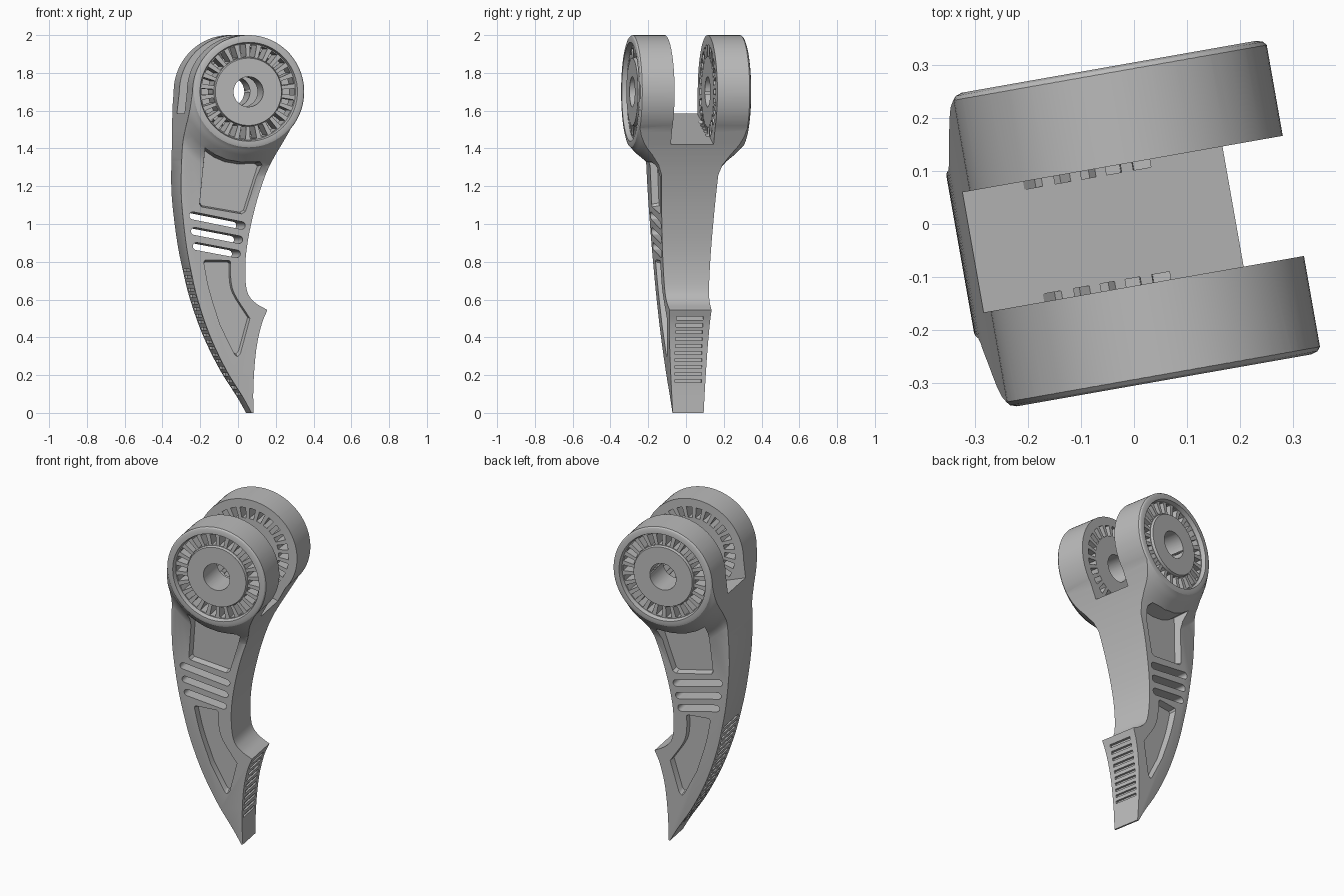
import bpy, bmesh, math
from mathutils import Matrix, Vector

cube = bpy.data.objects.get("Cube")
if cube:
    bpy.data.objects.remove(cube, do_unlink=True)

TAPER = 0.055            # widening of the arm per unit of height
HALF = 0.083             # half width of the arm at the tip
CX, CZ, R = 0.005, 1.70, 0.30


def smooth_path(pts, n=5):
    """Curve through all points (Catmull-Rom)."""
    p = [Vector(q) for q in pts]
    p = [2 * p[0] - p[1]] + p + [2 * p[-1] - p[-2]]
    out = []
    for i in range(1, len(p) - 2):
        a, b, c, d = p[i - 1:i + 3]
        for k in range(n):
            t = k / n
            out.append((b * 2 + (c - a) * t + (a * 2 - b * 5 + c * 4 - d) * t * t
                        + (b * 3 - a - c * 3 + d) * t ** 3) / 2)
    return out + [p[-2]]


def prism(bm, pts, y0, y1, t0=0, t1=0, s0=1, s1=1):
    """Solid between two copies of an x-z outline, with optional taper and draft."""
    pts = [Vector(q) for q in pts]
    mid = sum(pts, Vector((0, 0))) / len(pts)
    rings = []
    for y, t, s in ((y0, t0, s0), (y1, t1, s1)):
        ring = [mid + (q - mid) * s for q in pts]
        rings.append([bm.verts.new((q.x, y + t * q.y, q.y)) for q in ring])
    n = len(pts)
    faces = [bm.faces.new(rings[0]), bm.faces.new(rings[1][::-1])]
    for i in range(n):
        j = (i + 1) % n
        faces.append(bm.faces.new((rings[0][j], rings[0][i], rings[1][i], rings[1][j])))
    bmesh.ops.recalc_face_normals(bm, faces=faces)


def make(name, bm):
    mesh = bpy.data.meshes.new(name)
    bm.to_mesh(mesh)
    bm.free()
    ob = bpy.data.objects.new(name, mesh)
    bpy.context.collection.objects.link(ob)
    return ob


def boolean(ob, other, op="DIFFERENCE"):
    """Apply a boolean and discard the helper."""
    mod = ob.modifiers.new("cut", "BOOLEAN")
    mod.operation, mod.solver, mod.object = op, "EXACT", other
    deps = bpy.context.evaluated_depsgraph_get()
    mesh = bpy.data.meshes.new_from_object(ob.evaluated_get(deps))
    ob.modifiers.clear()
    ob.data = mesh
    bpy.data.objects.remove(other, do_unlink=True)


def x_at(path, z):
    """Horizontal position of a path at a height."""
    for a, b in zip(path, path[1:]):
        if min(a.y, b.y) <= z <= max(a.y, b.y) and a.y != b.y:
            return a.x + (b.x - a.x) * (z - a.y) / (b.y - a.y)
    return path[-1].x


# Side outline: spine, round head, throat and gripping jaw
spine = smooth_path([(.058, 0), (.01, .085), (-.08, .227), (-.17, .41), (-.237, .6),
                     (-.275, .755), (-.305, .914), (-.329, 1.125), (-.332, 1.27),
                     (-.325, 1.44), (-.308, 1.585), (CX - R, CZ)])
head = [Vector((CX + R * math.cos(a), CZ + R * math.sin(a)))
        for a in [math.pi - (math.pi + .7) * k / 56 for k in range(1, 56)]]
throat = smooth_path([(.234, 1.507), (.175, 1.39), (.12, 1.257), (.07, 1.1), (.03, .914),
                      (.017, .77), (.028, .645), (.07, .585), (.138, .545)])
jaw = smooth_path([(.138, .545), (.107, .465), (.08, .333), (.067, .15), (.068, 0)])
outline = spine + head + throat + jaw[1:]

# Tapered slab for the arm
bm = bmesh.new()
prism(bm, [(-1, -.2), (1, -.2), (1, 2.2), (-1, 2.2)], -HALF, HALF, -TAPER, TAPER)
arm = make("clamp_arm", bm)

# Turned hub with flared skirt, rounded rim and recessed ring
half = [(.50, .10), (.47, .146), (.41, .172), (.37, .210), (.335, .254), (.313, .277),
        (.304, .284), (.294, .296), (.282, .30), (.262, .30), (.255, .275),
        (.183, .275), (.178, .29), (0, .29)]
profile = [(r, -y) for r, y in reversed(half)] + half
bm = bmesh.new()
verts = [bm.verts.new((CX + r, y, CZ)) for r, y in profile]
edges = [bm.edges.new(p) for p in zip(verts, verts[1:])]
bmesh.ops.spin(bm, geom=verts + edges, cent=(CX, 0, CZ), axis=(0, 1, 0),
               angle=math.tau, steps=72, use_merge=False)
bmesh.ops.remove_doubles(bm, verts=bm.verts, dist=.0002)
bmesh.ops.recalc_face_normals(bm, faces=bm.faces)
boolean(arm, make("hub", bm), "UNION")

# Trim slab and hub to the side outline
bm = bmesh.new()
prism(bm, outline, -.5, .5)
boolean(arm, make("outline_block", bm), "INTERSECT")

# Round the long edges of the spine
bm = bmesh.new()
bm.from_mesh(arm.data)
rim = []
for e in bm.edges:
    if len(e.link_faces) == 2 and all(.02 < v.co.z < 1.34 for v in e.verts):
        flat, back = sorted((f.normal for f in e.link_faces), key=lambda n: -abs(n.y))
        if abs(flat.y) > .9 and abs(back.y) < .1 and back.x < -.1:
            rim.append(e)
bmesh.ops.bevel(bm, geom=rim, offset=.016, segments=3, profile=.5,
                affect="EDGES", clamp_overlap=True)
bm.to_mesh(arm.data)
bm.free()

# Fork gap with a sloping floor
bm = bmesh.new()
prism(bm, [(-.6, 1.681), (.6, 1.285), (.6, 2.3), (-.6, 2.3)], -.115, .115)
boolean(arm, make("fork_gap", bm))

# Pin hole and radial vents
bm = bmesh.new()
prism(bm, [(CX + .08 * math.cos(math.tau * k / 40), CZ + .08 * math.sin(math.tau * k / 40))
           for k in range(40)], -.5, .5)
VENTS = 26
for k in range(VENTS):
    mid = math.tau * k / VENTS
    corners = [(.187, -.07), (.250, -.07), (.250, .07), (.187, .07)]
    wedge = [(CX + r * math.cos(mid + a), CZ + r * math.sin(mid + a)) for r, a in corners]
    for side in (-1, 1):
        prism(bm, wedge, side * .10, side * .4)
boolean(arm, make("vents", bm))

# Recessed panels on both faces
upper = [(-.206, 1.395), (-.155, 1.36), (-.096, 1.335), (-.02, 1.322), (.075, 1.325),
         (.092, 1.31), (.015, 1.065), (-.005, 1.053), (-.222, 1.09), (-.232, 1.105)]
lower = (smooth_path([(-.062, .80), (-.062, .73), (-.042, .635), (.045, .50)], 4)
         + smooth_path([(-.004, .315), (-.02, .297), (-.036, .31)], 2)
         + smooth_path([(-.115, .465), (-.175, .65), (-.207, .80)], 4)
         + [Vector((-.198, .81)), Vector((-.072, .808))])
for panel in (upper, lower):
    bm = bmesh.new()
    for s in (-1, 1):
        prism(bm, panel, s * .045, s * .205, s * TAPER, s * TAPER, .95, 1.15)
    boolean(arm, make("panels", bm))

# Three slanted slots right through the arm
bm = bmesh.new()
for a, b in (((-.267, 1.044), (-.005, .992)), ((-.257, .962), (-.018, .917)),
             ((-.246, .882), (-.030, .842))):
    a, b, r = Vector(a), Vector(b), .02
    tilt = math.atan2(b.y - a.y, b.x - a.x)
    pill = []
    for c, start in ((b, tilt - math.pi / 2), (a, tilt + math.pi / 2)):
        pill += [c + r * Vector((math.cos(start + math.pi * k / 8),
                                 math.sin(start + math.pi * k / 8))) for k in range(9)]
    prism(bm, pill, -.5, .5)
boolean(arm, make("through_slots", bm))


# Short grip grooves on the spine and the jaw
def groove(bm, x, z, h, d, w):
    prism(bm, [(x - d, z - h), (x + d, z - h), (x + d, z + h), (x - d, z + h)], -w, w)


bm = bmesh.new()
for k in range(20):
    z = .10 + .0345 * k
    groove(bm, x_at(spine, z), z, .007, .012, .75 * (HALF + TAPER * z))
boolean(arm, make("spine_grooves", bm))
bm = bmesh.new()
for k in range(10):
    z = .168 + .037 * k
    groove(bm, x_at(jaw, z), z, .008, .012, .072)
boolean(arm, make("jaw_grooves", bm))

# Turn the finished part, colour and shade it
arm.data.transform(Matrix.Rotation(math.radians(10), 4, "Z"))
grey = bpy.data.materials.new("plain grey")
grey.use_nodes = True
colour = (.50, .50, .50, 1)
grey.diffuse_color = colour
grey.node_tree.nodes["Principled BSDF"].inputs["Base Color"].default_value = colour
arm.data.materials.clear()
arm.data.materials.append(grey)
for f in arm.data.polygons:
    f.material_index = 0
bpy.ops.object.select_all(action="DESELECT")
arm.select_set(True)
bpy.context.view_layer.objects.active = arm
bpy.ops.object.shade_smooth_by_angle(angle=math.radians(25))
